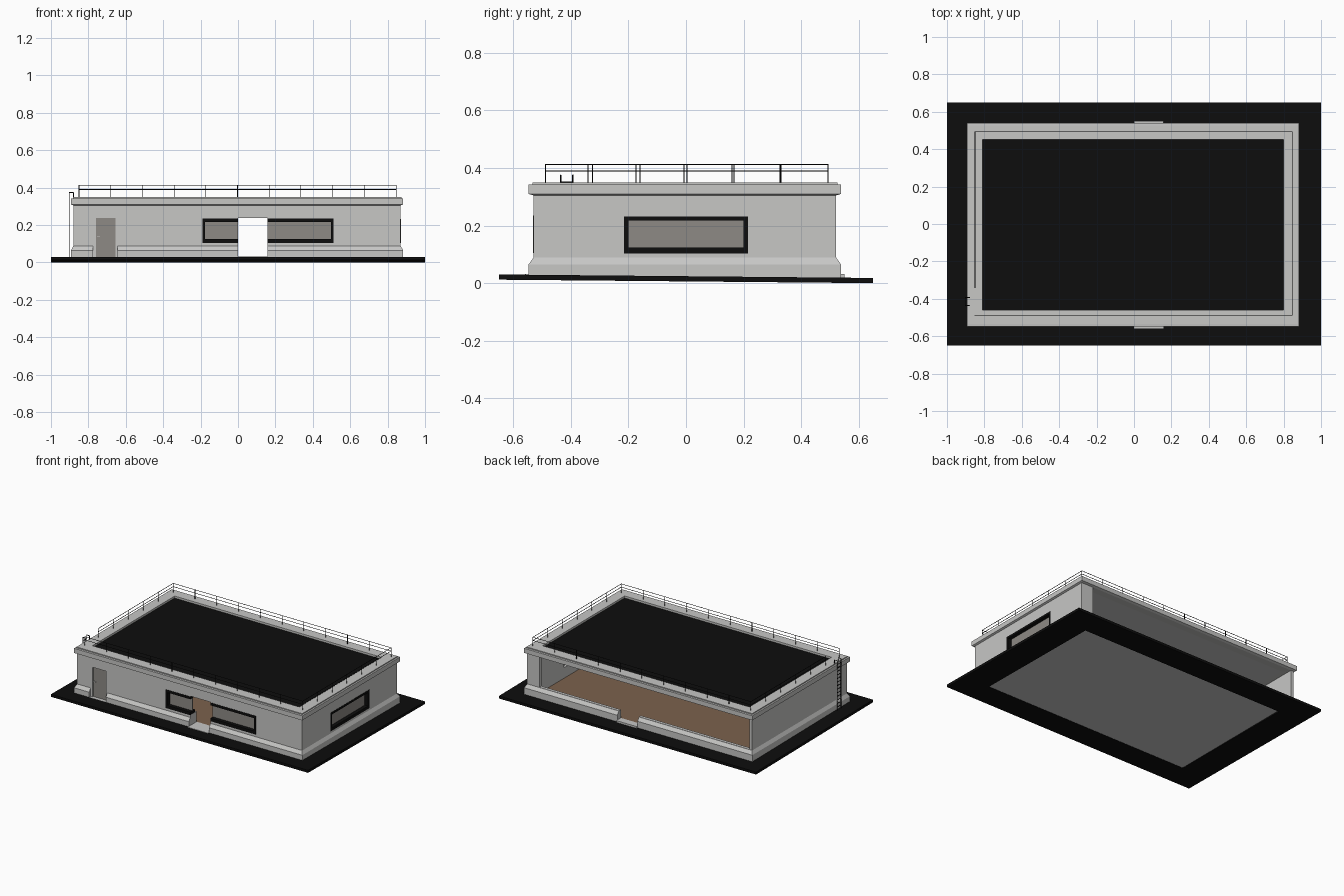
import bpy, bmesh
from mathutils import Vector

if "Cube" in bpy.data.objects:
    bpy.data.objects.remove(bpy.data.objects["Cube"])

def mat(name, r, g, b):
    m = bpy.data.materials.new(name)
    m.diffuse_color = (r, g, b, 1)
    m.use_nodes = True
    m.node_tree.nodes["Principled BSDF"].inputs["Base Color"].default_value = m.diffuse_color
    return m

GREY = mat("wall grey", .57, .57, .56)
BLACK = mat("black", .004, .004, .004)
GLASS = mat("warm grey panel", .27, .255, .235)
BROWN = mat("floor brown", .2, .122, .075)
CX, CY = -.005, -.004

def finish(name, bm, m):
    bmesh.ops.recalc_face_normals(bm, faces=bm.faces)
    me = bpy.data.meshes.new(name)
    bm.to_mesh(me)
    bm.free()
    o = bpy.data.objects.new(name, me)
    bpy.context.collection.objects.link(o)
    if m:
        me.materials.append(m)
    return o

def add_box(bm, x0, x1, y0, y1, z0, z1):
    vs = bmesh.ops.create_cube(bm, size=1)["verts"]
    for v in vs:
        v.co = ((x0 + x1) / 2 + v.co.x * (x1 - x0), (y0 + y1) / 2 + v.co.y * (y1 - y0),
                (z0 + z1) / 2 + v.co.z * (z1 - z0))

def boxes(name, m, *dims):
    bm = bmesh.new()
    for d in dims:
        add_box(bm, *d)
    return finish(name, bm, m)

def ring(name, m, profile, cx=CX, cy=CY):
    """Closed rectangular band from (half x, half y, z) profile points."""
    bm = bmesh.new()
    loops = [[bm.verts.new((cx + sx * hx, cy + sy * hy, z))
              for sx, sy in ((-1, -1), (1, -1), (1, 1), (-1, 1))] for hx, hy, z in profile]
    for i, a in enumerate(loops):
        b = loops[(i + 1) % len(loops)]
        for k in range(4):
            n = (k + 1) % 4
            bm.faces.new((a[k], a[n], b[n], b[k]))
    return finish(name, bm, m)

def cut(obj, *dims):
    for d in dims:
        c = boxes("cutter", None, d)
        c.hide_render = True
        mod = obj.modifiers.new("cut", "BOOLEAN")
        mod.operation, mod.solver, mod.object = "DIFFERENCE", "EXACT", c
        bpy.context.view_layer.objects.active = obj
        bpy.ops.object.modifier_apply(modifier=mod.name)
        bpy.data.objects.remove(c)

def tubes(name, m, segs, r=.002):
    bm = bmesh.new()
    for a, b in segs:
        a, b = Vector(a), Vector(b)
        d = b - a
        mx = d.to_track_quat("Z", "Y").to_matrix().to_4x4()
        mx.translation = (a + b) / 2
        bmesh.ops.create_cone(bm, cap_ends=True, segments=6, radius1=r, radius2=r,
                              depth=d.length, matrix=mx)
    return finish(name, bm, m)

# gently sloping pavement with a hole under the building
pave = ring("pavement", BLACK, [(1, .65, 0), (1, .65, .018), (.8, .475, .018), (.8, .475, 0)], 0, 0)
for v in pave.data.vertices:
    v.co.z += .006 - .00923 * v.co.y

# walls, hollowed, open at the back
DOORWAY = (0, .157, -.7, .7, .03, .238)
walls = boxes("walls", GREY, (-.88, .87, -.53, .522, .012, .312))
cut(walls,
    (-.86, .80, -.46, .50, .024, .309),
    (-.86, .775, .45, .6, .09, .309),
    DOORWAY,
    (-.19, .51, -.6, -.4, .105, .235),
    (.7, 1, -.215, .215, .103, .232),
    (-.76, -.655, -.6, -.515, .03, .238))

# sloped plinth, cut at the doors
plinth = ring("plinth", GREY, [(.888, .543, .012), (.888, .543, .065), (.874, .525, .09),
                               (.866, .517, .09), (.866, .517, .012)])
cut(plinth, DOORWAY, (-.775, -.645, -.7, -.515, .03, .2))

# roof edge and deck
ring("cornice", GREY, [(.876, .526, .305), (.888, .543, .31), (.888, .543, .342), (.878, .53, .343),
                       (.878, .53, .35), (.805, .457, .35), (.805, .457, .31)])
boxes("roof_deck", BLACK, (-.815, .805, -.466, .458, .314, .336))
boxes("floor", BROWN, (-.86, .80, -.46, .50, .0235, .029))
boxes("thresholds", GREY, (0, .157, -.56, -.46, .02, .032), (0, .157, .50, .55, .015, .032))

# windows: deep black frames with recessed panes
boxes("front_window_frame", BLACK,
      (-.19, -.176, -.532, -.48, .105, .235), (.497, .51, -.532, -.48, .105, .235),
      (-.176, 0, -.532, -.48, .105, .126), (-.176, 0, -.532, -.48, .217, .235),
      (.157, .497, -.532, -.48, .105, .126), (.157, .497, -.532, -.48, .217, .235))
boxes("front_window_panes", GLASS, (-.18, 0, -.506, -.498, .12, .225), (.157, .5, -.506, -.498, .12, .225))
boxes("side_window_frame", BLACK,
      (.82, .872, -.215, -.2, .103, .232), (.82, .872, .2, .215, .103, .232),
      (.82, .872, -.2, .2, .103, .123), (.82, .872, -.2, .2, .217, .232))
boxes("side_window_pane", GLASS, (.838, .846, -.205, .205, .115, .225))

# side door and handle
boxes("door", GLASS, (-.76, -.655, -.522, -.514, .03, .238))
boxes("door_handle", GREY, (-.754, -.738, -.528, -.521, .135, .14))

# roof railing, with an opening by the ladder
XL, XR, YF, YB = -.85, .845, -.488, .494
segs = []
for z in (.39, .413):
    segs += [((XL, YF, z), (XR, YF, z)), ((XR, YF, z), (XR, YB, z)),
             ((XR, YB, z), (XL, YB, z)), ((XL, YB, z), (XL, -.34, z))]
posts = [(XL + (XR - XL) * i / 10, y) for i in range(11) for y in (YF, YB)]
posts += [(XR, YF + (YB - YF) * i / 6) for i in range(1, 6)]
posts += [(XL, -.34 + (YB + .34) * i / 5) for i in range(5)]
segs += [((x, y, .348), (x, y, .414)) for x, y in posts]
tubes("railing", BLACK, segs, .0018)

# ladder on the left wall
lad = []
for y in (-.435, -.393):
    lad += [((-.902, y, .02), (-.902, y, .376)), ((-.902, y, .375), (-.88, y, .375)),
            ((-.88, y, .375), (-.88, y, .348))]
lad += [((-.902, -.435, .05 + .025 * i), (-.902, -.393, .05 + .025 * i)) for i in range(13)]
tubes("ladder", BLACK, lad, .0025)
